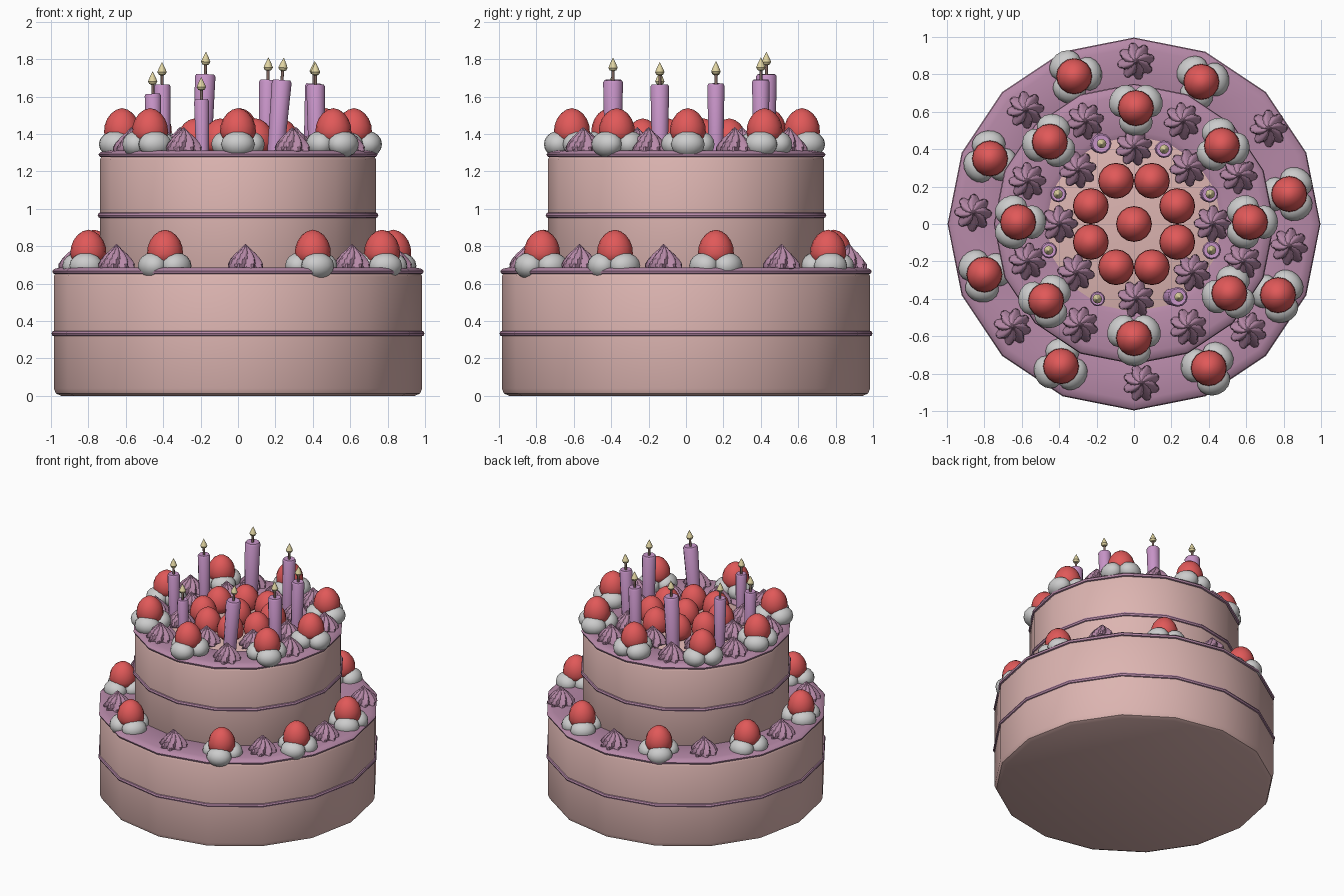
import bpy, bmesh, math
from mathutils import Vector
from math import sin, cos, pi, radians

if "Cube" in bpy.data.objects:
    bpy.data.objects.remove(bpy.data.objects["Cube"])


def material(name, rgb):
    m = bpy.data.materials.new(name)
    m.diffuse_color = (*rgb, 1)
    m.use_nodes = True
    m.node_tree.nodes["Principled BSDF"].inputs["Base Color"].default_value = m.diffuse_color
    return m


SPONGE = material("sponge_pink", (0.72, 0.46, 0.44))
ICING = material("icing_mauve", (0.47, 0.25, 0.39))
RED = material("berry_red", (0.75, 0.10, 0.10))
WAX = material("candle_lilac", (0.58, 0.30, 0.58))
FLAME = material("flame_yellow", (0.75, 0.66, 0.36))
WICK = material("wick_brown", (0.22, 0.14, 0.12))


def lathe(name, profile, n, mat=None, closed=False, ridges=0, depth=0, twist=0):
    """Spin (radius, z) points round z; ridges and twist give a piped swirl."""
    bm = bmesh.new()
    rings = []
    for k, (r, z) in enumerate(profile):
        if r == 0:
            rings.append([bm.verts.new((0, 0, z))])
            continue
        ring = []
        for i in range(n):
            a = 2 * pi * i / n
            q = r * (1 + depth * cos(ridges * (a - twist * k))) if ridges else r
            ring.append(bm.verts.new((q * cos(a), q * sin(a), z)))
        rings.append(ring)
    pairs = list(zip(rings, rings[1:])) + ([(rings[-1], rings[0])] if closed else [])
    for a, b in pairs:
        for i in range(n):
            j = (i + 1) % n
            if len(a) == 1:
                bm.faces.new((a[0], b[j], b[i]))
            elif len(b) == 1:
                bm.faces.new((a[i], a[j], b[0]))
            else:
                bm.faces.new((a[i], a[j], b[j], b[i]))
    bmesh.ops.recalc_face_normals(bm, faces=bm.faces)
    me = bpy.data.meshes.new(name)
    bm.to_mesh(me)
    bm.free()
    if mat:
        me.materials.append(mat)
    return me


def place(name, me, loc=(0, 0, 0), rot=0, scale=(1, 1, 1)):
    ob = bpy.data.objects.new(name, me)
    ob.location = loc
    ob.rotation_euler.z = rot
    ob.scale = scale
    bpy.context.collection.objects.link(ob)
    return ob


# Cake tiers with rounded rims, icing collars and thin piped bands
def tier(label, r, z0, z1, inner, band_z):
    place(label + "_tier", lathe(label + "_tier", [
        (0, z0), (r - 0.04, z0), (r - 0.012, z0 + 0.012), (r, z0 + 0.04),
        (r, z1 - 0.03), (r - 0.01, z1 - 0.01), (r - 0.03, z1), (0, z1)], 16, SPONGE))
    place(label + "_icing_top", lathe(label + "_icing_top", [
        (inner, z1 - 0.02), (r - 0.02, z1 - 0.02), (r + 0.003, z1 - 0.013), (r + 0.008, z1),
        (r - 0.005, z1 + 0.012), (r - 0.04, z1 + 0.02), (inner + 0.03, z1 + 0.018),
        (inner, z1 + 0.005)], 16, ICING, closed=True))
    place(label + "_icing_band", lathe(label + "_icing_band", [
        (r - 0.004 + 0.016 * cos(a * pi / 4), band_z + 0.016 * sin(a * pi / 4))
        for a in range(8)], 16, ICING, closed=True))


tier("lower", 0.985, 0.0, 0.667, 0.70, 0.333)
tier("upper", 0.738, 0.64, 1.292, 0.47, 0.965)

# Shared meshes: strawberry, cream lobe, piped swirl
berry = lathe("strawberry", [
    (0, 0), (0.065, 0.008), (0.09, 0.03), (0.096, 0.06), (0.093, 0.095),
    (0.08, 0.13), (0.058, 0.16), (0.03, 0.18), (0, 0.188)], 16, RED)
lobe = lathe("cream_lobe", [(sin(i * pi / 8) if 0 < i < 8 else 0, -cos(i * pi / 8))
                            for i in range(9)], 16)
swirl = lathe("piped_swirl", [
    (0.06, 0), (0.086, 0.012), (0.086, 0.032), (0.07, 0.06), (0.048, 0.088),
    (0.026, 0.11), (0.012, 0.128), (0, 0.14)], 48, ICING, ridges=8, depth=0.16, twist=0.13)


# Strawberry sitting on three cream lobes; turn is the angle of the first lobe
def berry_on_cream(label, x, y, z, turn):
    for k in range(3):
        a = radians(turn + 120 * k)
        place(f"{label}_cream_{k}", lobe, (x + 0.075 * cos(a), y + 0.075 * sin(a), z + 0.03),
              a, (0.075, 0.09, 0.07))
    place(label + "_strawberry", berry, (x, y, z + 0.035))


lower_berries = [(-0.32, 0.79, 250), (0.36, 0.76, 250), (-0.77, 0.35, 335), (0.83, 0.16, 180),
                 (-0.80, -0.27, 20), (0.77, -0.38, 165), (-0.39, -0.76, 85), (0.40, -0.77, 290)]
upper_berries = [(0.01, 0.62, 270), (-0.45, 0.44, 315), (0.47, 0.42, 225), (-0.62, 0.01, 0),
                 (0.62, 0.01, 0), (-0.47, -0.41, 50), (0.51, -0.37, 315), (0, -0.61, 270)]
for i, (x, y, t) in enumerate(lower_berries):
    berry_on_cream(f"lower_{i}", x, y, 0.665, t)
for i, (x, y, t) in enumerate(upper_berries):
    berry_on_cream(f"upper_{i}", x, y, 1.315, t)

# Heap of strawberries in the middle
place("centre_strawberry", berry, (0, 0, 1.30))
for i in range(8):
    a = radians(22.5 + 45 * i)
    place(f"centre_strawberry_{i}", berry, (0.25 * cos(a), 0.25 * sin(a), 1.295))

# Piped swirls on both tiers
lower_swirls = [(0.01, 0.87), (-0.58, 0.61), (0.72, 0.51), (-0.86, 0.06),
                (0.83, -0.12), (-0.65, -0.55), (0.61, -0.57), (0.04, -0.85)]
upper_swirls = [(-0.26, 0.55), (0.26, 0.55), (-0.57, 0.23), (0.56, 0.26),
                (-0.57, -0.20), (0.58, -0.20), (-0.29, -0.54), (0.29, -0.55),
                (0, 0.41), (-0.30, 0.29), (0.29, 0.30), (-0.40, 0),
                (0.42, 0), (-0.31, -0.26), (0.31, -0.26), (0.01, -0.40)]
for i, (x, y) in enumerate(lower_swirls):
    place(f"lower_swirl_{i}", swirl, (x, y, 0.672), i * 0.7)
for i, (x, y) in enumerate(upper_swirls):
    place(f"upper_swirl_{i}", swirl, (x, y, 1.297), i * 0.7)


# Candles: wax stick, wick and teardrop flame, leaning from foot x to top x
def candle(i, foot_x, x, y, top, r):
    h = top - 1.28
    parts = [
        ("candle", WAX, [(0, 0), (r * 0.85, 0), (r, h - 0.012), (r * 0.85, h), (0, h - 0.004)]),
        ("wick", WICK, [(0, h - 0.01), (0.008, h - 0.01), (0.008, h + 0.06), (0, h + 0.06)]),
        ("flame", FLAME, [(0, h + 0.045), (0.018, h + 0.052), (0.025, h + 0.066),
                          (0.016, h + 0.088), (0.006, h + 0.108), (0, h + 0.12)])]
    lean = math.atan2(x - foot_x, h)
    for part, mat, prof in parts:
        ob = place(f"{part}_{i}", lathe(part, prof, 12, mat), (foot_x, y, 1.28))
        ob.rotation_euler.y = lean


for i, c in enumerate([
        (-0.19, -0.175, 0.43, 1.72, 0.055), (0.15, 0.16, 0.40, 1.69, 0.047),
        (-0.40, -0.405, 0.16, 1.665, 0.044), (0.39, 0.405, 0.16, 1.67, 0.046),
        (-0.45, -0.455, -0.14, 1.615, 0.044), (0.42, 0.415, -0.14, 1.665, 0.05),
        (-0.19, -0.195, -0.40, 1.585, 0.04), (0.20, 0.235, -0.39, 1.69, 0.053)]):
    candle(i, *c)

# Smooth shading that keeps hard edges
for ob in bpy.context.scene.objects:
    ob.select_set(True)
    bpy.context.view_layer.objects.active = ob
bpy.ops.object.shade_smooth_by_angle(angle=radians(40))
